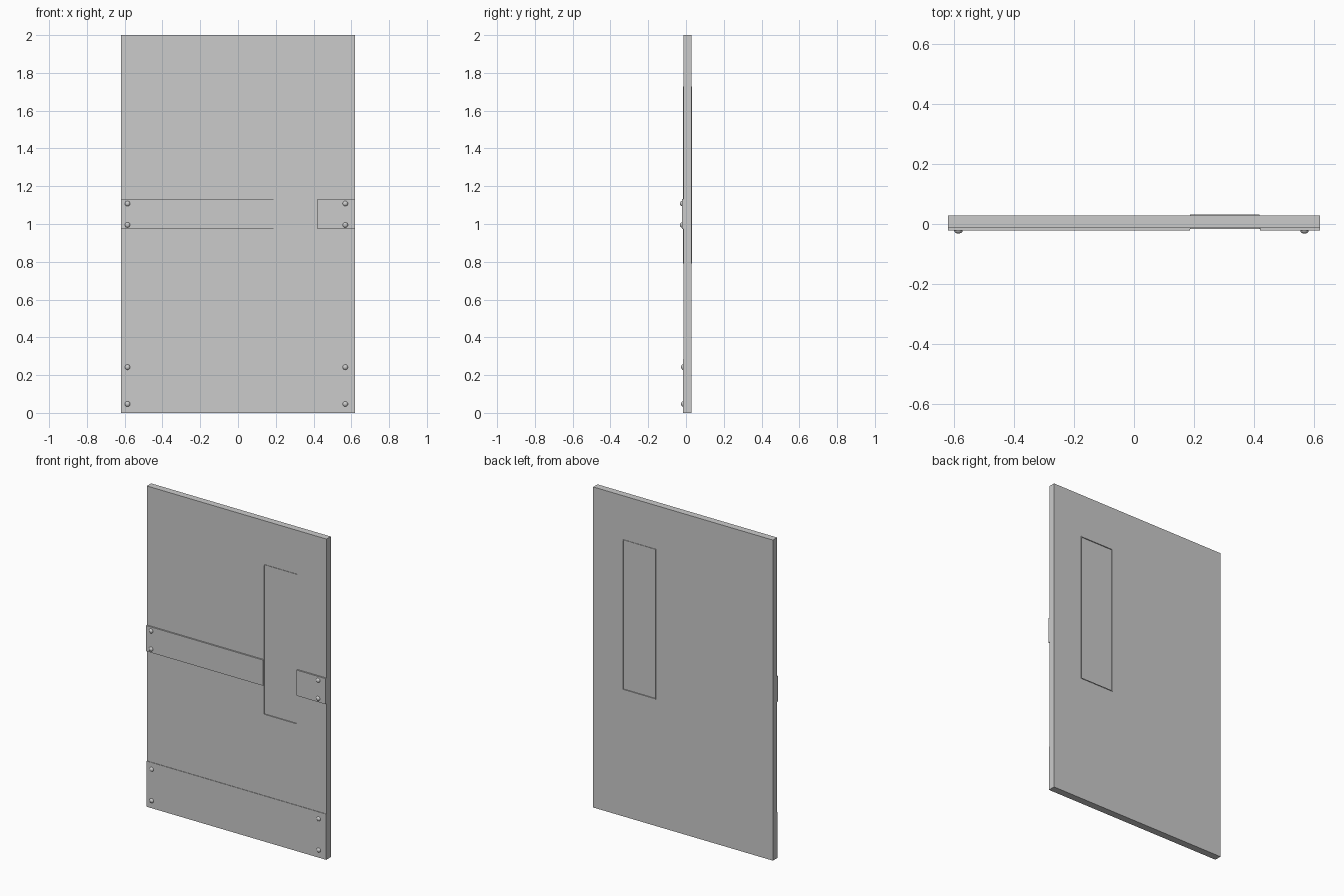
import bpy
from math import pi

if "Cube" in bpy.data.objects:
    bpy.data.objects.remove(bpy.data.objects["Cube"])

HALF_W = 0.62
FRONT, BACK = -0.013, 0.029            # door slab faces
WX0, WX1, WZ0, WZ1 = 0.187, 0.418, 0.79, 1.727   # window outline
RIM = 0.004


def box(name, x0, x1, y0, y1, z0, z1):
    bpy.ops.mesh.primitive_cube_add(
        size=1, location=((x0 + x1) / 2, (y0 + y1) / 2, (z0 + z1) / 2))
    ob = bpy.context.object
    ob.name = name
    ob.scale = (x1 - x0, y1 - y0, z1 - z0)
    bpy.ops.object.transform_apply(location=False, rotation=False, scale=True)
    return ob


def cut(target, cutter):
    mod = target.modifiers.new("opening", 'BOOLEAN')
    mod.object = cutter
    mod.solver = 'EXACT'
    bpy.context.view_layer.objects.active = target
    bpy.ops.object.modifier_apply(modifier=mod.name)
    bpy.data.objects.remove(cutter)


def bolt(name, x, z, surface, height):
    # Flattened dome head, half sunk into the plate
    bpy.ops.mesh.primitive_uv_sphere_add(
        segments=16, ring_count=8, radius=1, location=(x, surface, z),
        rotation=(pi / 2, 0, 0))
    ob = bpy.context.object
    ob.name = name
    ob.scale = (0.014, 0.014, height)
    bpy.ops.object.transform_apply(location=False, rotation=True, scale=True)
    bpy.ops.object.shade_smooth_by_angle()


# Door slab with window opening
door = box("door_slab", -HALF_W, HALF_W, FRONT, BACK, 0, 2)
cut(door, box("window_cutter", WX0, WX1, -0.2, 0.2, WZ0, WZ1))

# Thin window frame standing slightly proud on both sides
frame = box("window_frame", WX0, WX1, FRONT - 0.003, BACK + 0.003, WZ0, WZ1)
cut(frame, box("frame_cutter", WX0 + RIM, WX1 - RIM, -0.2, 0.2,
               WZ0 + RIM, WZ1 - RIM))

# Window pane, set back a little
box("window_pane", WX0 + RIM, WX1 - RIM, FRONT + 0.003, BACK - 0.003,
    WZ0 + RIM, WZ1 - RIM)

# Push bar plates either side of the window
BAR = -0.022
box("push_plate_left", -HALF_W, WX0, BAR, FRONT, 0.973, 1.133)
box("push_plate_right", WX1 + 0.002, HALF_W, BAR, FRONT, 0.973, 1.133)

# Kick plate along the bottom
KICK = -0.016
box("kick_plate", -HALF_W, HALF_W, KICK, FRONT, 0, 0.285)

# Bolts at the ends of both plates
for side, x in (("left", -0.585), ("right", 0.568)):
    for z in (0.995, 1.108):
        bolt("push_plate_bolt_" + side, x, z, BAR, 0.010)
    for z in (0.047, 0.242):
        bolt("kick_plate_bolt_" + side, x, z, KICK, 0.010)
